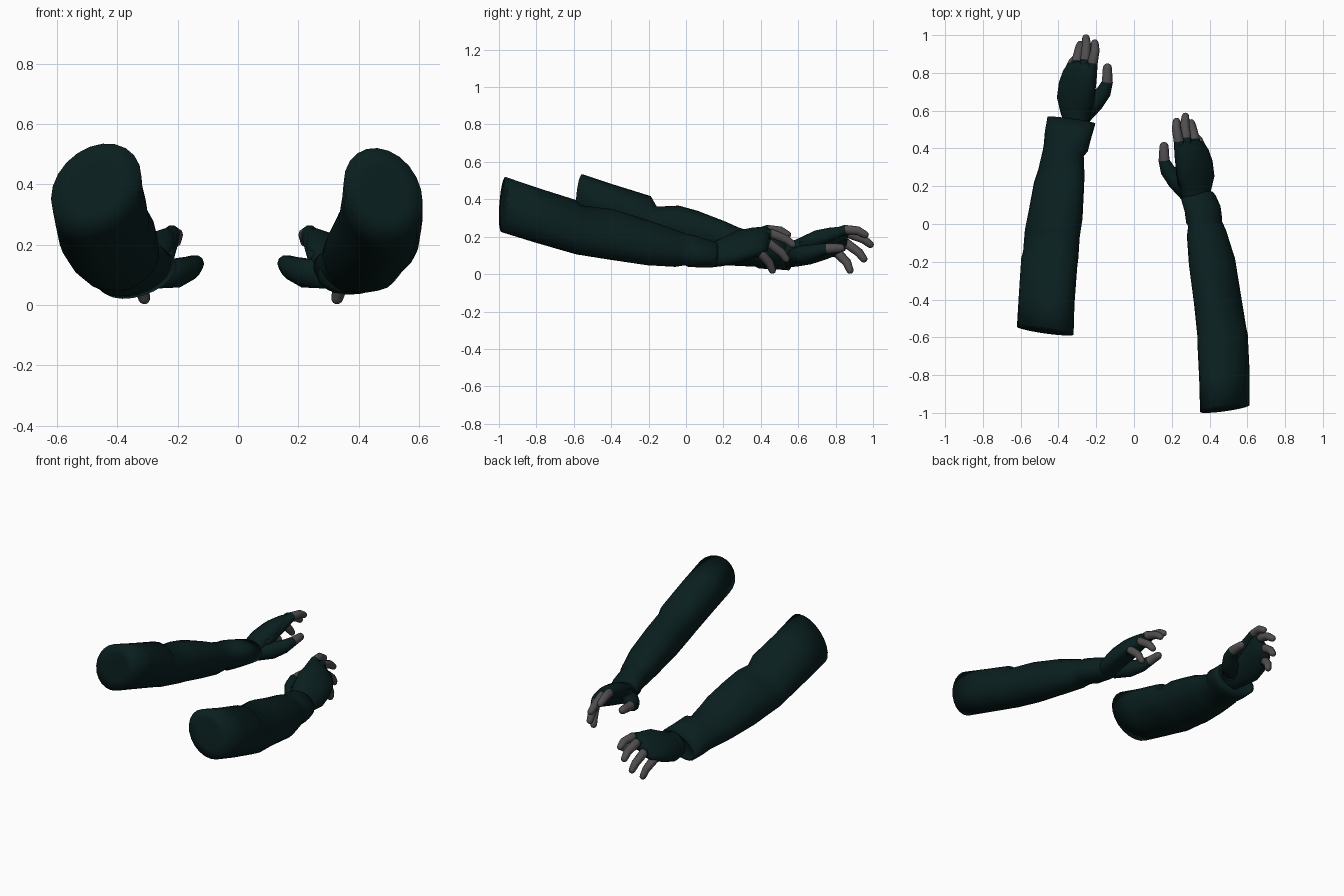
import bpy, bmesh, math
from mathutils import Vector

if "Cube" in bpy.data.objects:
    bpy.data.objects.remove(bpy.data.objects["Cube"])


def material(name, rgb):
    m = bpy.data.materials.new(name)
    m.diffuse_color = (*rgb, 1)
    m.use_nodes = True
    m.node_tree.nodes["Principled BSDF"].inputs["Base Color"].default_value = m.diffuse_color
    return m


CLOTH = material("dark_teal_cloth", (0.003, 0.0135, 0.0135))
SKIN = material("grey_fingers", (0.080, 0.075, 0.075))


def loft(name, rings, grey_from=None):
    """Skin a list of rings, cap both ends, colour grey from one ring on."""
    bm = bmesh.new()
    rows = [[bm.verts.new(p) for p in ring] for ring in rings]
    n = len(rows[0])
    for k in range(len(rows) - 1):
        for i in range(n):
            j = (i + 1) % n
            f = bm.faces.new((rows[k][i], rows[k][j], rows[k + 1][j], rows[k + 1][i]))
            f.material_index = int(grey_from is not None and k >= grey_from)
    bm.faces.new(rows[0])
    end = bm.faces.new(rows[-1])
    end.material_index = int(grey_from is not None)
    bmesh.ops.recalc_face_normals(bm, faces=bm.faces)
    for f in bm.faces:
        f.smooth = True
    me = bpy.data.meshes.new(name)
    bm.to_mesh(me)
    bm.free()
    me.materials.append(CLOTH)
    me.materials.append(SKIN)
    ob = bpy.data.objects.new(name, me)
    bpy.context.collection.objects.link(ob)
    return ob


def oval(c, u, v, n):
    return [c + u * math.cos(2 * math.pi * i / n) + v * math.sin(2 * math.pi * i / n)
            for i in range(n)]


def sleeve(name, side, stations):
    """Stations are y, inner x, outer x, bottom z, top z."""
    rings = []
    for k, (y, x0, x1, z0, z1) in enumerate(stations):
        rx, rz = (x1 - x0) / 2, (z1 - z0) / 2
        drop = 0.24 * rx  # the outer side hangs lower
        c = Vector(((x0 + x1) / 2, y, (z0 + z1) / 2))
        ring = oval(c, Vector((rx, 0.14 * rx, -drop)),
                    Vector((0, 0.1 * rz, math.sqrt(rz * rz - drop * drop))), 22)
        # slight cloth wrinkles along the forearm
        if 3 < k < len(stations) - 2:
            ring = [c + (p - c) * (1 + 0.02 * math.sin(i * 0.857 + k * 2.1))
                    for i, p in enumerate(ring)]
        if k == 0:  # soft flat upper end
            rings.append([c + (p - c) * 0.6 - Vector((0, 0.002, 0)) for p in ring])
        rings.append(ring)
    return loft(name, [[Vector((p.x * side, p.y, p.z)) for p in r] for r in rings])


def finger(name, place, points, radii, grey_point, n=10):
    pts = [Vector(p) for p in points]
    rings = []
    for k, p in enumerate(pts):
        t = (pts[min(k + 1, len(pts) - 1)] - pts[max(k - 1, 0)]).normalized()
        u = t.cross(Vector((0, 0, 1))).normalized()
        v = u.cross(t)
        r = radii[k]
        if k < len(pts) - 1:
            rings.append(oval(p, u * r, v * r, n))
        else:  # rounded tip
            for a in (0, 30, 55, 78):
                a = math.radians(a)
                rings.append(oval(p - t * r * (1 - math.sin(a)),
                                  u * r * math.cos(a), v * r * math.cos(a), n))
    return loft(name, [[place(p) for p in ring] for ring in rings], grey_point)


# rolled palm: y, centre x, centre z, half width, half thickness
PALM = [(0.46, 0.325, 0.105, 0.072, 0.058), (0.55, 0.306, 0.104, 0.076, 0.060),
        (0.60, 0.308, 0.117, 0.094, 0.062), (0.68, 0.308, 0.143, 0.120, 0.062),
        (0.76, 0.302, 0.164, 0.116, 0.056), (0.82, 0.290, 0.178, 0.106, 0.045),
        (0.86, 0.280, 0.186, 0.088, 0.026)]
FINGERS = {
    "index_finger": [(.250, .62, .145), (.230, .76, .203), (.219, .855, .238), (.206, .92, .232), (.208, .975, .202)],
    "middle_finger": [(.275, .66, .165), (.262, .78, .200), (.258, .87, .217), (.251, .95, .186), (.256, 1.0, .147)],
    "ring_finger": [(.315, .66, .145), (.310, .78, .165), (.304, .86, .163), (.290, .925, .115), (.283, .962, .066)],
    "little_finger": [(.350, .66, .120), (.350, .745, .130), (.342, .812, .112), (.321, .86, .062), (.306, .884, .004)],
}
THUMB = [(.275, .57, .100), (.208, .645, .105), (.160, .70, .122), (.141, .752, .137), (.141, .85, .140)]


def hand(label, side, dx, dy):
    def place(p):
        return Vector(((p.x + dx) * side, p.y + dy, p.z))

    rings = []
    a = math.radians(40)
    for y, x, z, w, t in PALM:
        rings.append([place(p) for p in oval(
            Vector((x, y, z)), Vector((-math.cos(a) * w, 0.1 * w, math.sin(a) * w)),
            Vector((math.sin(a) * t, 0, math.cos(a) * t)), 18)])
    loft(label + "_palm", rings)
    for name, pts in FINGERS.items():
        finger(label + "_" + name, place, pts, (.036, .032, .027, .024, .020), 2)
    finger(label + "_thumb", place, THUMB, (.048, .050, .040, .029, .024), 3)


# left arm with a loose flared cuff
sleeve("left_sleeve", -1, [
    (-.565, .320, .620, .240, .535), (-.40, .315, .610, .190, .480),
    (-.20, .300, .597, .130, .418), (-.165, .295, .587, .118, .362),
    (-.05, .285, .575, .095, .365), (.05, .275, .560, .075, .340),
    (.20, .265, .530, .050, .285), (.27, .260, .505, .042, .250),
    (.375, .268, .485, .040, .218), (.40, .245, .478, .030, .225),
    (.47, .225, .470, .025, .205), (.55, .204, .458, .020, .182),
    (.54, .220, .440, .032, .170)])
hand("left", -1, 0, 0)

# right arm with a close wrist
sleeve("right_sleeve", 1, [
    (-.977, .350, .612, .225, .520), (-.80, .345, .612, .170, .460),
    (-.60, .335, .602, .112, .397), (-.57, .335, .595, .104, .368),
    (-.40, .315, .565, .075, .345), (-.20, .293, .537, .047, .285),
    (-.05, .280, .488, .040, .235), (0, .285, .465, .045, .213),
    (.02, .278, .468, .038, .212), (.08, .268, .458, .036, .196),
    (.14, .250, .432, .034, .178), (.16, .262, .415, .044, .170)])
hand("right", 1, 0.018, -0.415)
